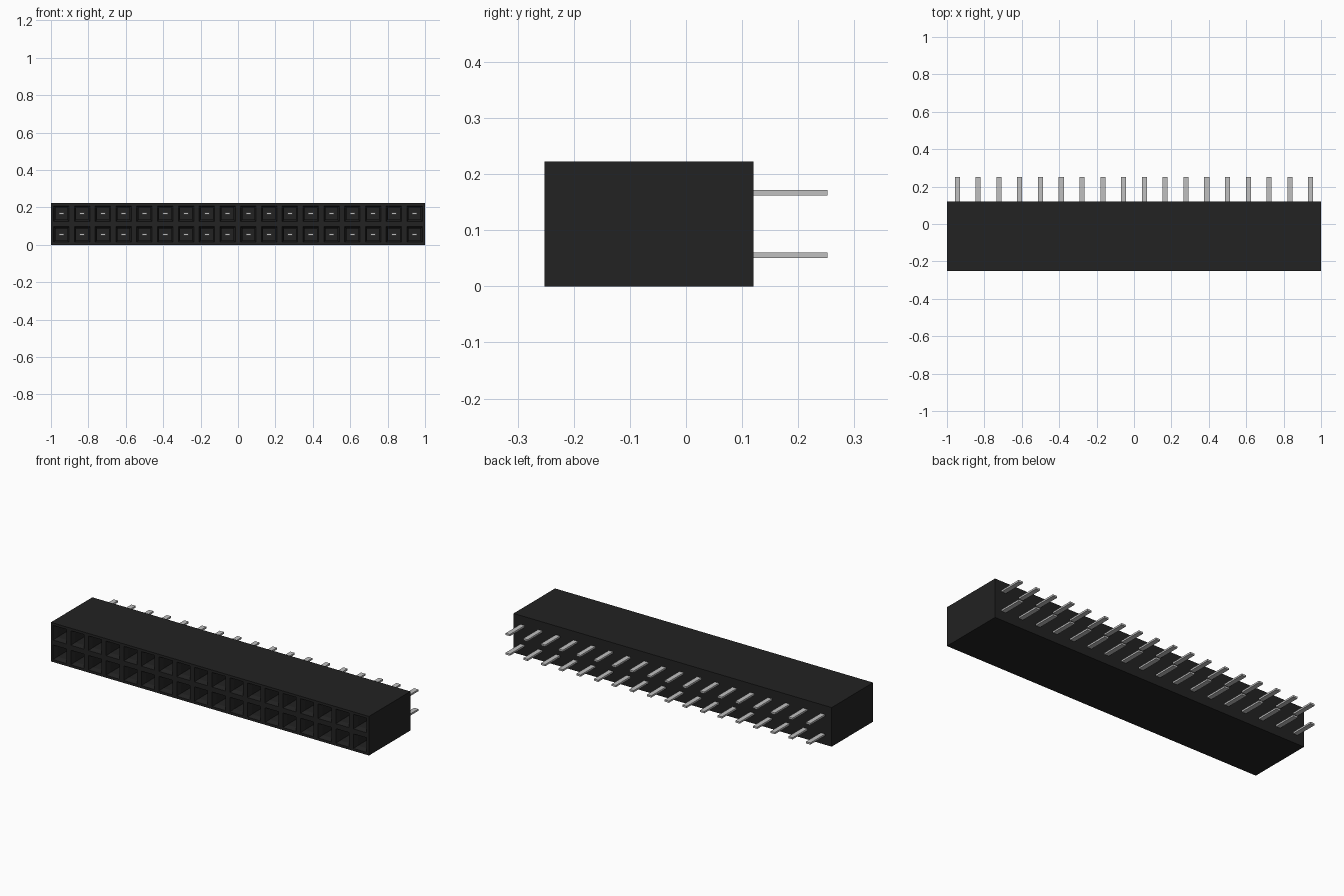
import bpy
import bmesh

if "Cube" in bpy.data.objects:
    bpy.data.objects.remove(bpy.data.objects["Cube"])

COLS, ROWS = 18, 2
PITCH = 2 / COLS
HEIGHT = ROWS * PITCH
FRONT, BACK, PIN_END = -0.252, 0.12, 0.252


def make_material(name, color):
    mat = bpy.data.materials.new(name)
    mat.use_nodes = True
    mat.diffuse_color = color
    mat.node_tree.nodes["Principled BSDF"].inputs["Base Color"].default_value = color
    return mat


def make_object(name, bm, mat):
    bmesh.ops.recalc_face_normals(bm, faces=bm.faces)
    mesh = bpy.data.meshes.new(name)
    bm.to_mesh(mesh)
    bm.free()
    mesh.materials.append(mat)
    obj = bpy.data.objects.new(name, mesh)
    bpy.context.collection.objects.link(obj)
    return obj


def add_box(bm, x0, x1, y0, y1, z0, z1):
    verts = bmesh.ops.create_cube(bm, size=1)["verts"]
    for v in verts:
        v.co = (x1 if v.co.x > 0 else x0, y1 if v.co.y > 0 else y0, z1 if v.co.z > 0 else z0)
    return verts


black = make_material("black plastic", (0.016, 0.016, 0.016, 1))
silver = make_material("silver metal", (0.53, 0.53, 0.53, 1))

# Housing: a block whose front is divided into one cell per socket
bm = bmesh.new()
add_box(bm, -1, 1, FRONT, BACK, 0, HEIGHT)
for count, axis in ((COLS, 0), (ROWS, 2)):
    for i in range(1, count):
        normal = [0, 0, 0]
        normal[axis] = 1
        point = [0, 0, 0]
        point[axis] = i * PITCH - (1 if axis == 0 else 0)
        bmesh.ops.bisect_plane(bm, geom=bm.verts[:] + bm.edges[:] + bm.faces[:],
                               plane_co=point, plane_no=normal)
bm.normal_update()
cells = [f for f in bm.faces if f.normal.y < -0.9]


# Sockets: flat rim, tapered mouth, then a straight square bore
def inset(faces, thickness, depth=0.0):
    bmesh.ops.inset_individual(bm, faces=faces, thickness=thickness, depth=depth)


inset(cells, 0.02)
inset(cells, 0.013, -0.025)
for face in bmesh.ops.extrude_discrete_faces(bm, faces=cells)["faces"]:
    bmesh.ops.translate(bm, verts=face.verts, vec=(0, 0.225, 0))
make_object("housing", bm, black)

# Pins: flat contacts from the bottom of each socket out through the back
bm = bmesh.new()
for row in range(ROWS):
    for col in range(COLS):
        x = -1 + (col + 0.5) * PITCH
        z = (row + 0.5) * PITCH
        add_box(bm, x - 0.0135, x + 0.0135, -0.1, PIN_END, z - 0.005, z + 0.005)
make_object("contact_pins", bm, silver)
